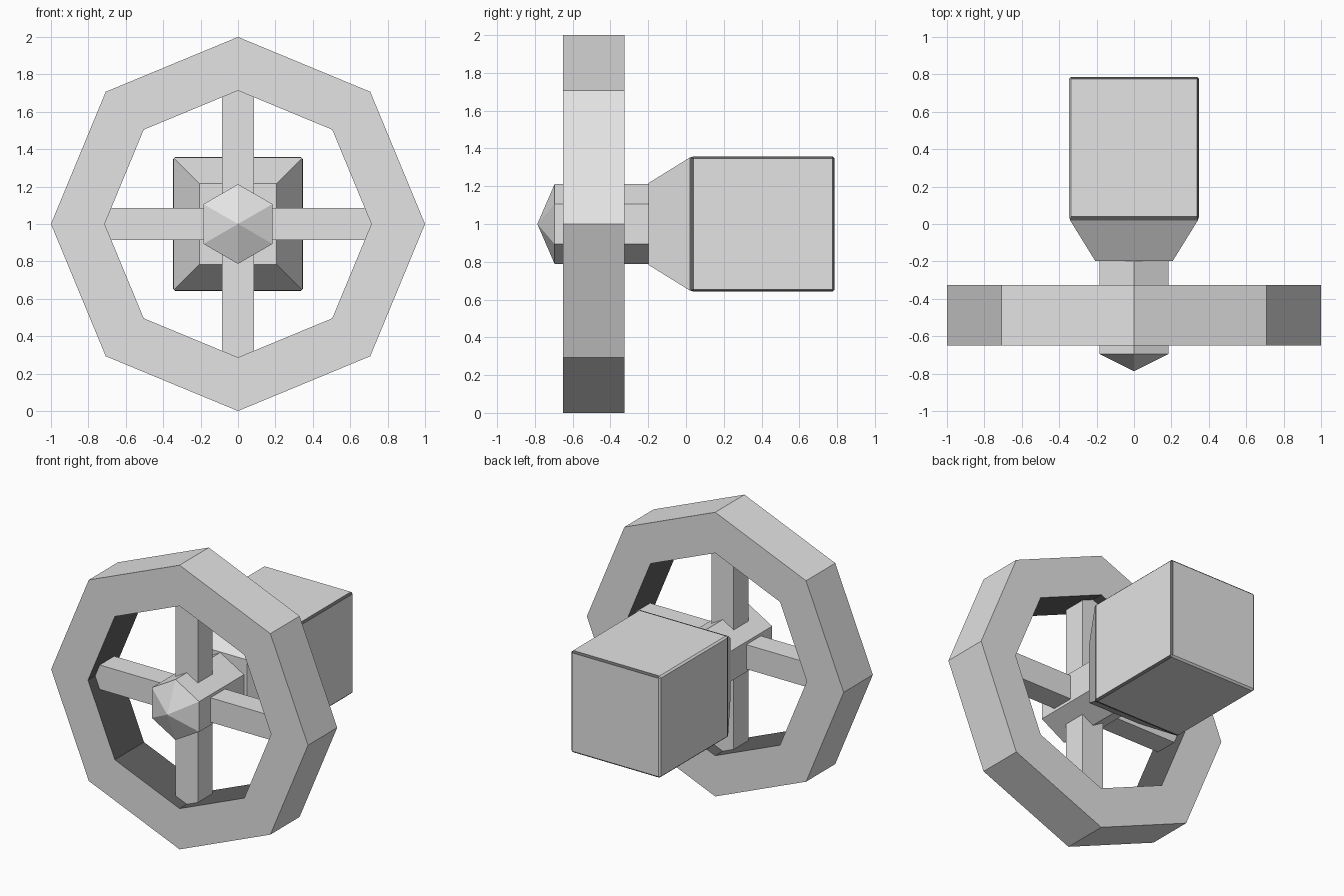
import bpy, bmesh, math

if "Cube" in bpy.data.objects:
    bpy.data.objects.remove(bpy.data.objects["Cube"])


def material(name, v):
    m = bpy.data.materials.new(name)
    m.diffuse_color = (v, v, v, 1)
    m.use_nodes = True
    m.node_tree.nodes["Principled BSDF"].inputs["Base Color"].default_value = m.diffuse_color
    return m


grey = material("light grey", 0.77)
dark = material("dark grey", 0.12)


def finish(name, bm):
    bm.normal_update()
    me = bpy.data.meshes.new(name)
    bm.to_mesh(me)
    bm.free()
    me.materials.append(grey)
    me.materials.append(dark)
    ob = bpy.data.objects.new(name, me)
    bpy.context.collection.objects.link(ob)
    return ob


def polygon(bm, n, r, y):
    """Regular polygon in the xz plane with a corner at the top."""
    return [bm.verts.new((r * math.sin(2 * math.pi * i / n), y,
                          1 + r * math.cos(2 * math.pi * i / n))) for i in range(n)]


def rect(bm, hx, hz, y):
    return [bm.verts.new((sx * hx, y, 1 + sz * hz))
            for sx, sz in ((-1, -1), (1, -1), (1, 1), (-1, 1))]


def bridge(bm, a, b):
    n = len(a)
    return [bm.faces.new((a[i], a[(i + 1) % n], b[(i + 1) % n], b[i])) for i in range(n)]


def fix_normals(bm):
    bmesh.ops.recalc_face_normals(bm, faces=bm.faces)


# Octagonal wheel rim with a dark inner wall
bm = bmesh.new()
loops = [polygon(bm, 8, r, y) for r, y in
         ((1.0, -0.65), (1.0, -0.325), (0.713, -0.325), (0.713, -0.65))]
for k in range(4):
    for f in bridge(bm, loops[k], loops[(k + 1) % 4]):
        f.material_index = 1 if k == 2 else 0
fix_normals(bm)
finish("wheel_rim", bm)

# Four spokes from the hub into the rim
for k, name in enumerate(("top", "right", "bottom", "left")):
    a = k * math.pi / 2
    bm = bmesh.new()
    rings = []
    for d in (0.1, 0.75):
        rings.append([bm.verts.new((d * math.sin(a) + w * math.cos(a), y,
                                    1 + d * math.cos(a) - w * math.sin(a)))
                      for w, y in ((-0.086, -0.57), (0.086, -0.57),
                                   (0.086, -0.408), (-0.086, -0.408))])
    bridge(bm, *rings)
    for r in rings:
        bm.faces.new(r)
    fix_normals(bm)
    finish("spoke_" + name, bm)

# Hexagonal axle with a pointed front cap
bm = bmesh.new()
front, back = polygon(bm, 6, 0.213, -0.695), polygon(bm, 6, 0.213, -0.19)
bridge(bm, front, back)
bm.faces.new(back)
tip = bm.verts.new((0, -0.787, 1))
for i in range(6):
    bm.faces.new((front[i], front[(i + 1) % 6], tip))
fix_normals(bm)
finish("axle", bm)

# Mounting block: tapered neck and box with finely chamfered edges
bm = bmesh.new()
neck = rect(bm, 0.207, 0.217, -0.198)
near = rect(bm, 0.348, 0.358, 0.03)
far = rect(bm, 0.348, 0.358, 0.787)
bridge(bm, neck, near)
bridge(bm, near, far)
bm.faces.new(neck)
bm.faces.new(far)
fix_normals(bm)
edges = [e for e in bm.edges if all(v.co.y > 0 for v in e.verts)]
chamfers = bmesh.ops.bevel(bm, geom=edges, offset=0.012, segments=1,
                           affect='EDGES')["faces"]
bm.normal_update()
# Dark trim on the front edges, the right face's edges, top back and lower left
for f in chamfers:
    n = f.normal
    axes = [abs(c) > 0.3 for c in n]
    plain = ((axes[1] and n.y > 0 and (n.x < -0.3 or n.z < -0.3))
             or (n.x < -0.3 and n.z > 0.3 and n.y > -0.1))
    single = max(abs(c) for c in n) > 0.99
    f.material_index = 0 if plain or single else 1
finish("mounting_block", bm)
